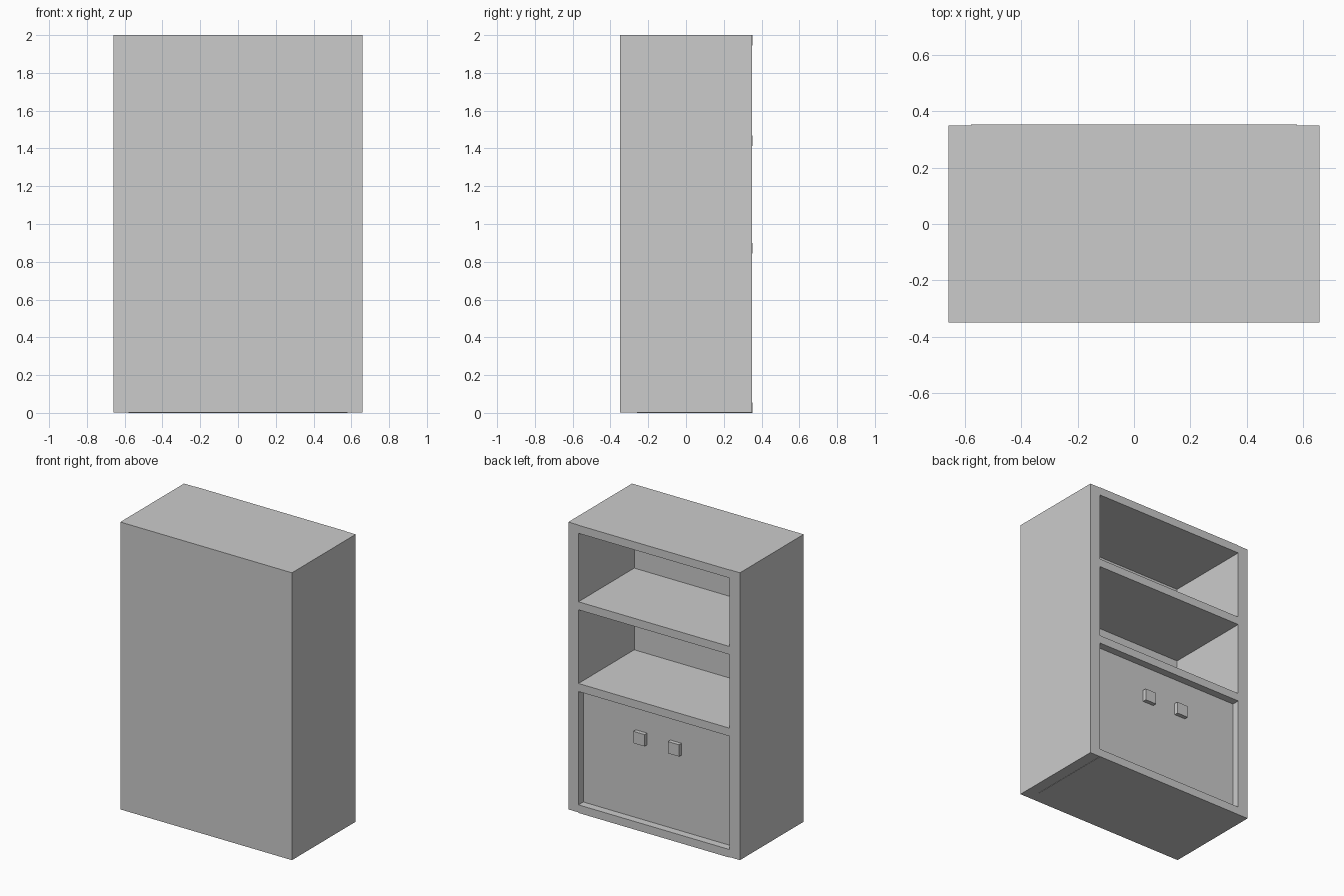
import bpy, bmesh

if "Cube" in bpy.data.objects:
    bpy.data.objects.remove(bpy.data.objects["Cube"])

W, D, H = 0.66, 0.35, 2.0      # half width, half depth, height
IN_X, BACK_Y = 0.58, -0.26     # inner faces of the sides and back


def finish(name, bm):
    bmesh.ops.recalc_face_normals(bm, faces=bm.faces[:])
    mesh = bpy.data.meshes.new(name)
    bm.to_mesh(mesh)
    bm.free()
    ob = bpy.data.objects.new(name, mesh)
    bpy.context.collection.objects.link(ob)
    return ob


def box(name, x0, x1, y0, y1, z0, z1):
    bm = bmesh.new()
    bmesh.ops.create_cube(bm, size=1)
    for v in bm.verts:
        v.co.x = x1 if v.co.x > 0 else x0
        v.co.y = y1 if v.co.y > 0 else y0
        v.co.z = z1 if v.co.z > 0 else z0
    return finish(name, bm)


# Sides and back: one U-shaped profile extruded upwards
profile = [(-W, -D), (W, -D), (W, D), (IN_X, D),
           (IN_X, BACK_Y), (-IN_X, BACK_Y), (-IN_X, D), (-W, D)]
bm = bmesh.new()
base = bm.faces.new([bm.verts.new((x, y, 0.002)) for x, y in profile])
ext = bmesh.ops.extrude_face_region(bm, geom=[base], use_keep_orig=True)
top = [g for g in ext["geom"] if isinstance(g, bmesh.types.BMVert)]
bmesh.ops.translate(bm, verts=top, vec=(0, 0, H - 0.002))
finish("cabinet_sides_and_back", bm)

# Horizontal boards, standing very slightly proud of the sides
boards = {"bottom_board": 0.0, "lower_shelf": 0.844,
          "upper_shelf": 1.412, "top_board": 1.944}
for name, z in boards.items():
    box(name, -IN_X, IN_X, BACK_Y, D + 0.003, z, z + 0.056)

# Recessed door panel
box("door_panel", -IN_X, IN_X, 0.25, 0.30, 0.056, 0.844)

# Square knobs, mirrored left and right
knob = box("door_knobs", 0.09, 0.176, 0.30, 0.328, 0.584, 0.666)
knob.modifiers.new("mirror", 'MIRROR').use_axis[0] = True
